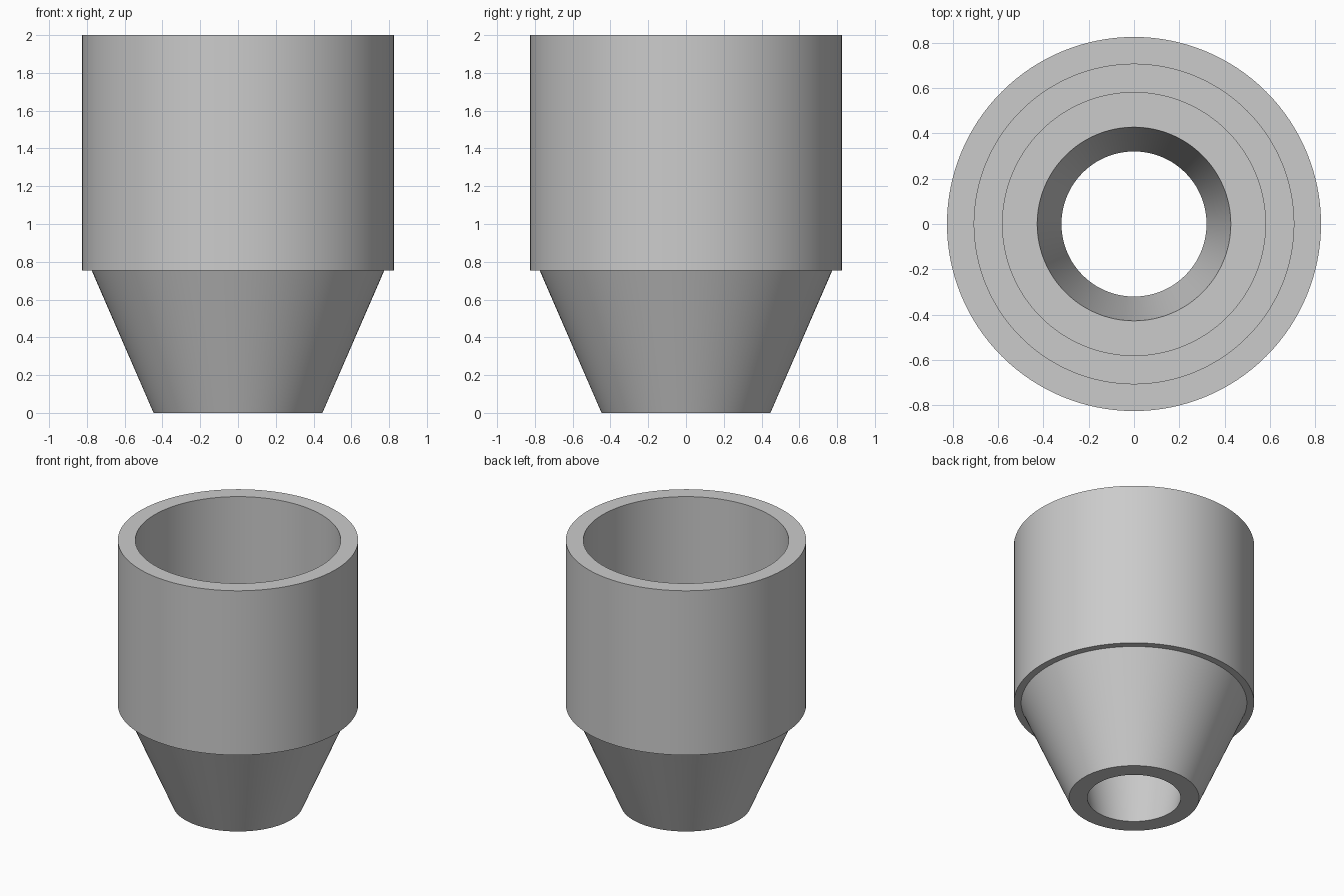
import bpy
import bmesh
import math

if "Cube" in bpy.data.objects:
    bpy.data.objects.remove(bpy.data.objects["Cube"], do_unlink=True)

SEGMENTS = 128

# Material
grey = bpy.data.materials.new("plain grey")
grey.use_nodes = True
colour = (0.6, 0.6, 0.6, 1)
grey.diffuse_color = colour
grey.node_tree.nodes["Principled BSDF"].inputs["Base Color"].default_value = colour


def lathe(name, profile):
    """Spin a closed (radius, height) profile around the z axis."""
    bm = bmesh.new()
    rings = []
    for radius, z in profile:
        rings.append([bm.verts.new((radius * math.cos(a), radius * math.sin(a), z))
                      for a in (math.tau * i / SEGMENTS for i in range(SEGMENTS))])
    for low, high in zip(rings, rings[1:] + rings[:1]):
        for i in range(SEGMENTS):
            j = (i + 1) % SEGMENTS
            bm.faces.new((low[i], low[j], high[j], high[i]))
    bmesh.ops.recalc_face_normals(bm, faces=bm.faces)
    mesh = bpy.data.meshes.new(name)
    bm.to_mesh(mesh)
    bm.free()
    mesh.materials.append(grey)
    obj = bpy.data.objects.new(name, mesh)
    bpy.context.collection.objects.link(obj)
    bpy.ops.object.select_all(action='DESELECT')
    obj.select_set(True)
    bpy.context.view_layer.objects.active = obj
    bpy.ops.object.shade_smooth_by_angle(angle=math.radians(20))
    return obj


# Hollow nozzle: outer cone and sleeve, then the stepped bore back down
lathe("stepped_nozzle", [
    (0.447, 0), (0.775, 0.755), (0.825, 0.755), (0.825, 2),
    (0.705, 2), (0.705, 0.88), (0.58, 0.88), (0.58, 0.55),
    (0.427, 0.55), (0.32, 0),
])
